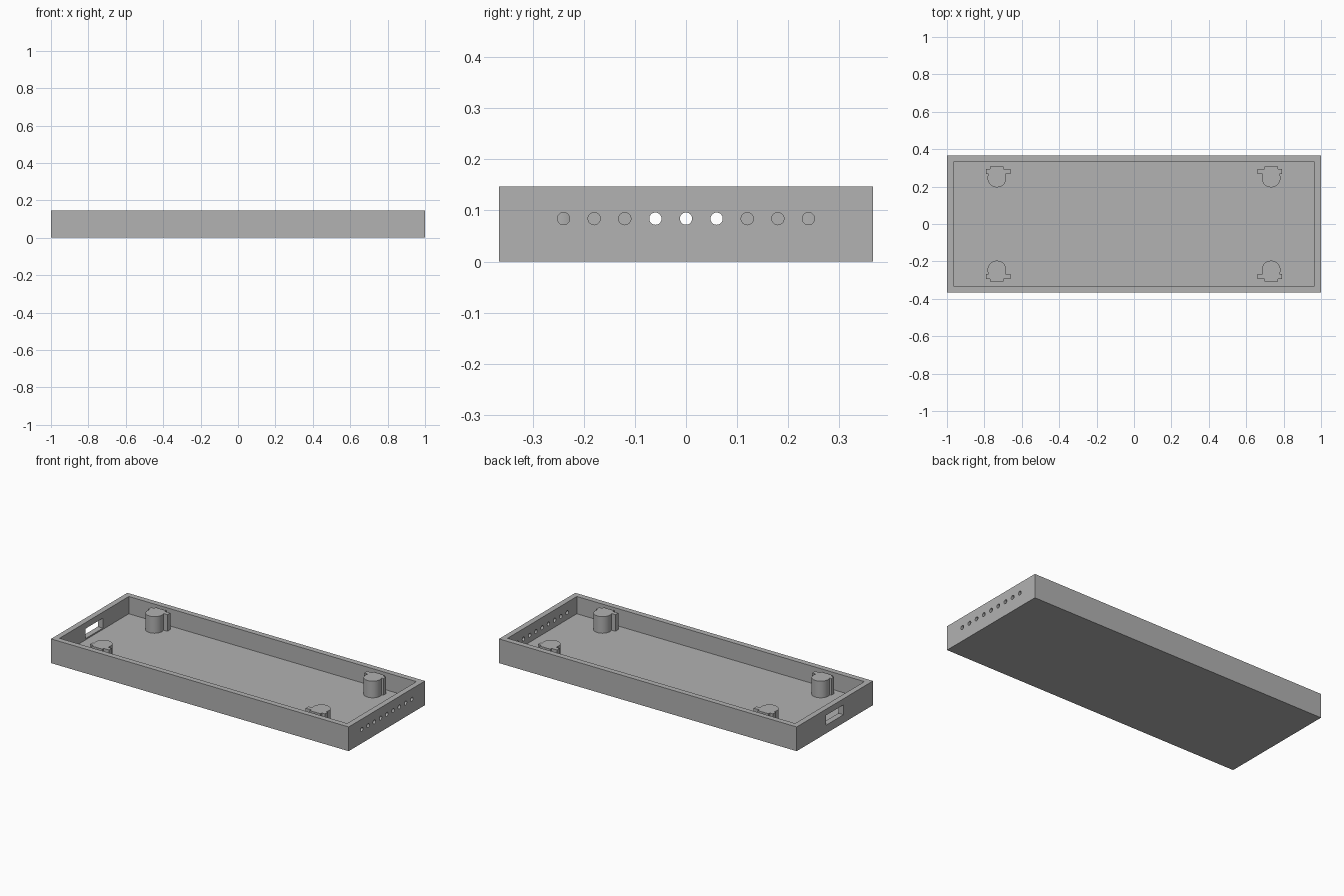
import bpy
import bmesh
from math import sin, cos, asin, pi
from mathutils import Matrix, Vector

if "Cube" in bpy.data.objects:
    bpy.data.objects.remove(bpy.data.objects["Cube"], do_unlink=True)

LENGTH, WIDTH, HEIGHT = 2.0, 0.732, 0.147
WALL, FLOOR = 0.034, 0.042

grey = bpy.data.materials.new("plain grey")
grey.use_nodes = True
colour = (0.445, 0.445, 0.445, 1)
grey.diffuse_color = colour
grey.node_tree.nodes["Principled BSDF"].inputs["Base Color"].default_value = colour


def finish(bm, name):
    bmesh.ops.recalc_face_normals(bm, faces=bm.faces)
    mesh = bpy.data.meshes.new(name)
    bm.to_mesh(mesh)
    bm.free()
    mesh.materials.append(grey)
    obj = bpy.data.objects.new(name, mesh)
    bpy.context.collection.objects.link(obj)
    return obj


def box(name, size, centre):
    bm = bmesh.new()
    bmesh.ops.create_cube(bm, size=1)
    bmesh.ops.scale(bm, vec=size, verts=bm.verts)
    bmesh.ops.translate(bm, vec=centre, verts=bm.verts)
    return finish(bm, name)


def shade(obj):
    bpy.ops.object.select_all(action="DESELECT")
    obj.select_set(True)
    bpy.context.view_layer.objects.active = obj
    bpy.ops.object.shade_smooth_by_angle(angle=pi / 6)


def cut(obj, cutter):
    mod = obj.modifiers.new("cut", "BOOLEAN")
    mod.operation = "DIFFERENCE"
    mod.solver = "EXACT"
    mod.object = cutter
    bpy.context.view_layer.objects.active = obj
    bpy.ops.object.modifier_apply(modifier=mod.name)
    bpy.data.objects.remove(cutter, do_unlink=True)


# Open tray
tray = box("tray", (LENGTH, WIDTH, HEIGHT), (0, 0, HEIGHT / 2))
cut(tray, box("cavity", (LENGTH - 2 * WALL, WIDTH - 2 * WALL, HEIGHT),
              (0, 0, FLOOR + HEIGHT / 2)))

# Port slot in one end wall
cut(tray, box("port_slot", (4 * WALL, 0.166, 0.06), (-LENGTH / 2, 0, 0.08)))

# Row of vent holes in the other end wall
bm = bmesh.new()
for i in range(-4, 5):
    place = Matrix.Translation((LENGTH / 2, i * 0.06, 0.084)) @ Matrix.Rotation(pi / 2, 4, "Y")
    bmesh.ops.create_cone(bm, cap_ends=True, segments=32, radius1=0.012,
                          radius2=0.012, depth=4 * WALL, matrix=place)
cut(tray, finish(bm, "vent_holes"))
shade(tray)


# Corner posts: a round column joined to a cross bar and a tab facing the wall
def post(name, side, end):
    radius, mid_y, bar_y = 0.05, 0.246, 0.267
    start = asin((bar_y - mid_y) / radius)
    steps = 32
    profile = []
    for i in range(steps + 1):
        a = pi - start + (pi + 2 * start) * i / steps
        profile.append((radius * cos(a), mid_y + radius * sin(a)))
    profile += [(0.057, bar_y), (0.057, 0.294), (0.036, 0.294), (0.036, 0.307),
                (-0.036, 0.307), (-0.036, 0.294), (-0.072, 0.294), (-0.072, bar_y)]
    bm = bmesh.new()
    base = FLOOR - 0.01
    face = bm.faces.new([bm.verts.new((side * (0.733 + x), end * y, base)) for x, y in profile])
    top = bmesh.ops.extrude_face_region(bm, geom=[face])["geom"]
    lift = Vector((0, 0, HEIGHT - 0.004 - base))
    bmesh.ops.translate(bm, vec=lift, verts=[v for v in top if isinstance(v, bmesh.types.BMVert)])
    shade(finish(bm, name))


for side, side_name in ((1, "left"), (-1, "right")):
    for end, end_name in ((1, "back"), (-1, "front")):
        post(f"{end_name}_{side_name}_post", side, end)
